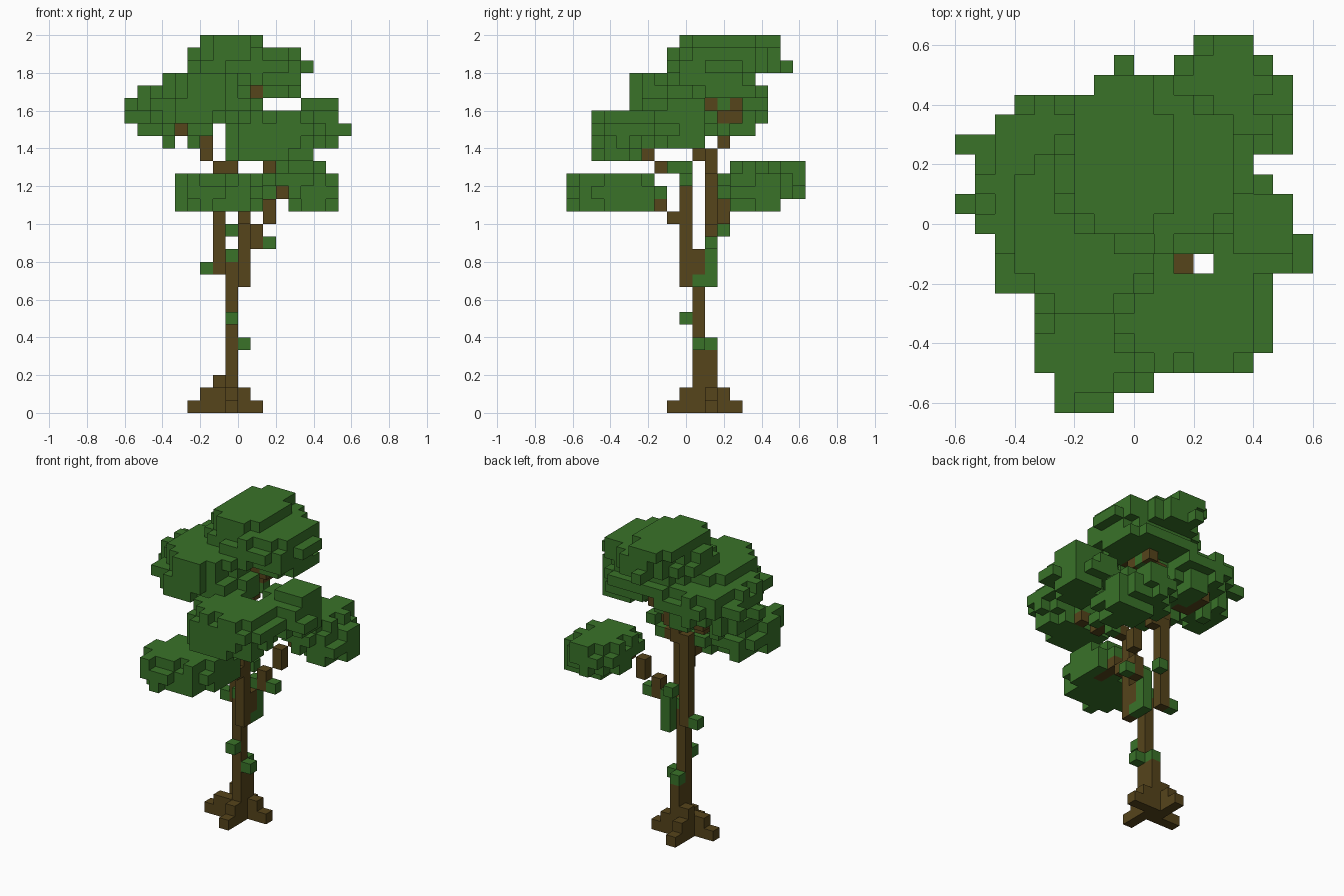
import bpy, bmesh, random
from mathutils import Vector

random.seed(4)
UNIT = 2 / 30
ORIGIN = Vector((-9, -9.5, 0))
taken = set()

cube = bpy.data.objects.get("Cube")
if cube:
    bpy.data.objects.remove(cube)


def make_material(name, colour):
    mat = bpy.data.materials.new(name)
    mat.use_nodes = True
    mat.diffuse_color = (*colour, 1)
    mat.node_tree.nodes["Principled BSDF"].inputs["Base Color"].default_value = (*colour, 1)
    return mat


leaf = make_material("leaf green", (0.041, 0.17, 0.022))
bark = make_material("bark brown", (0.092, 0.058, 0.011))


def build(name, mat, cells):
    """Mesh of the outer faces of a set of blocks, skipping occupied places."""
    cells = cells - taken
    taken.update(cells)
    bm = bmesh.new()
    for cell in cells:
        for axis in range(3):
            side = Vector((0, 0, 0))
            side[axis] = 1
            across, up = side.zxy, side.yzx
            for sign in (-1, 1):
                if tuple(int(c) for c in Vector(cell) + side * sign) in cells:
                    continue
                base = Vector(cell) + side * max(sign, 0)
                corners = [base, base + across, base + across + up, base + up]
                bm.faces.new([bm.verts.new((c + ORIGIN) * UNIT) for c in corners[::sign]])
    bmesh.ops.remove_doubles(bm, verts=bm.verts, dist=UNIT / 100)
    bmesh.ops.recalc_face_normals(bm, faces=bm.faces)
    mesh = bpy.data.meshes.new(name)
    bm.to_mesh(mesh)
    bm.free()
    mesh.materials.append(mat)
    bpy.context.collection.objects.link(bpy.data.objects.new(name, mesh))


def limb(name, mat, start, *moves):
    """Blocks along a stepped line: each move is a direction and a block count."""
    spot = Vector(start)
    cells = {start}
    for direction, count in moves:
        for _ in range(count):
            spot += direction
            cells.add(tuple(int(c) for c in spot))
    build(name, mat, cells)


def clump(name, x_range, y_range, z_range):
    """Rounded, ragged mass of foliage filling a box."""
    ranges = (x_range, y_range, z_range)
    cells = set()
    for x in range(x_range[0], x_range[1] + 1):
        for y in range(y_range[0], y_range[1] + 1):
            for z in range(z_range[0], z_range[1] + 1):
                dx, dy, dz = (abs(2 * c - a - b) / (b - a + 1)
                              for c, (a, b) in zip((x, y, z), ranges))
                if dx ** 2.2 + dy ** 2.2 + dz ** 3 < random.uniform(0.85, 1.2):
                    cells.add((x, y, z))
    build(name, leaf, cells)


UP = Vector((0, 0, 1))
RIGHT = Vector((1, 0, 0))
BACK = Vector((0, 1, 0))
LEFT, FRONT = -RIGHT, -BACK

# Trunk and the four roots turning around it
limb("trunk", bark, (8, 10, 0), (UP, 11))
limb("trunk_back", bark, (8, 11, 0), (UP, 4))
for y in (10, 11):
    limb("trunk_flare", bark, (7, y, 0), (UP, y - 9))
for out in (LEFT, RIGHT, FRONT, BACK):
    foot = Vector((7.5, 10.5, 0)) + out * 1.5 + UP.cross(out) / 2
    limb("root", bark, tuple(int(c) for c in foot + UP), (-UP, 1), (out, 1))

# Stems and branches
limb("front_stem", bark, (9, 9, 10), (UP, 7), (UP + RIGHT, 1), (UP + RIGHT + FRONT, 1),
     (FRONT, 1), (UP + RIGHT + FRONT, 1))
limb("low_front_branch", bark, (9, 8, 15), (UP + FRONT, 1), (FRONT, 2))
limb("back_branch", bark, (9, 10, 11), (UP, 1), (UP + RIGHT + BACK, 1), (UP, 1),
     (UP + RIGHT + BACK, 1), (UP, 1), (UP + RIGHT + BACK, 1), (RIGHT, 1))
limb("rear_stem", bark, (7, 11, 11), (UP, 8), (RIGHT, 1), (UP, 1), (UP + BACK, 1),
     (UP, 1), (UP + RIGHT, 1), (BACK, 1), (UP + RIGHT, 1))
limb("left_branch", bark, (6, 10, 20), (UP, 2), (LEFT + BACK, 1), (LEFT, 1), (BACK, 2))
limb("top_branch", bark, (9, 12, 24), (RIGHT + FRONT, 1), (UP + FRONT, 1))

# Lower foliage, front and back
clump("front_foliage", (4, 8), (0, 6), (16, 18))
clump("front_inner_foliage", (7, 10), (1, 7), (16, 18))
clump("back_foliage", (11, 15), (12, 18), (17, 19))
clump("back_outer_foliage", (13, 16), (13, 17), (16, 18))

# Middle foliage on the right
clump("right_front_underside", (8, 14), (2, 5), (20, 21))
clump("right_front_foliage", (8, 15), (2, 6), (21, 23))
clump("side_foliage", (13, 16), (6, 11), (21, 23))
clump("side_inner_foliage", (12, 14), (8, 11), (22, 23))
clump("side_cap", (14, 16), (8, 10), (24, 24))

# Left foliage
clump("left_foliage", (1, 8), (6, 15), (23, 25))
clump("left_front_foliage", (2, 10), (5, 11), (23, 24))
clump("left_upper_foliage", (3, 9), (5, 13), (25, 26))
clump("left_underside", (1, 3), (9, 13), (22, 22))
clump("left_inner_underside", (5, 6), (8, 14), (22, 22))

# Top foliage
clump("top_underside", (6, 13), (10, 15), (25, 25))
clump("top_foliage", (5, 14), (8, 15), (26, 28))
clump("top_back_foliage", (7, 11), (12, 16), (27, 28))
clump("top_cap", (6, 10), (9, 16), (29, 29))

# Loose tufts on the foliage, trunk and stems
limb("outer_left_tuft", leaf, (0, 10, 23))
limb("outer_back_tuft", leaf, (0, 13, 24), (RIGHT, 1))
limb("hanging_tuft", leaf, (5, 9, 21), (BACK, 1))
limb("outer_hanging_tuft", leaf, (3, 12, 21))
limb("top_back_tuft", leaf, (8, 16, 27), (BACK, 1))
limb("side_tuft", leaf, (17, 7, 22), (BACK, 1))
limb("crown_tuft", leaf, (10, 12, 24))
limb("stem_tuft", leaf, (9, 12, 22))
limb("low_tuft", leaf, (9, 10, 5))
limb("low_back_tuft", leaf, (8, 11, 5))
limb("front_tuft", leaf, (8, 9, 7))
limb("inner_tuft", leaf, (9, 10, 10), (BACK, 1), (UP, 3))
limb("fork_tuft", leaf, (8, 10, 12))
limb("left_tuft", leaf, (6, 11, 11))
limb("back_tuft", leaf, (8, 12, 14))
limb("right_tuft", leaf, (11, 11, 13))
limb("upper_tuft", leaf, (11, 9, 18))
limb("branch_tufts", leaf, (12, 8, 19), (BACK, 1))
